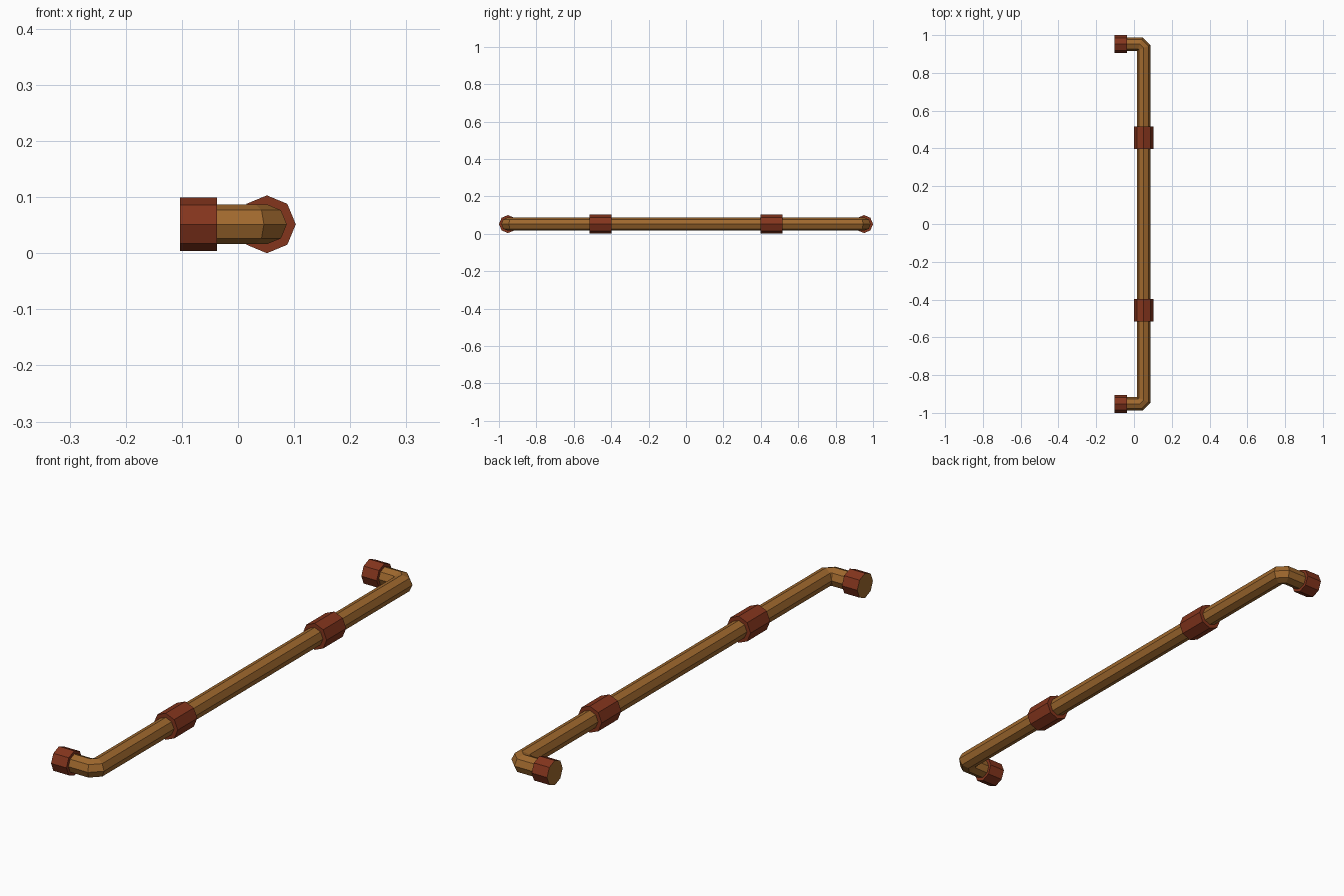
import bpy, bmesh, math
from mathutils import Vector

if "Cube" in bpy.data.objects:
    bpy.data.objects.remove(bpy.data.objects["Cube"])

SIDES = 8
Z = 0.0515          # height of the pipe axis
X_RUN = 0.0515      # x of the long run
Y_END = 0.952       # y of the short end stubs
X_BACK = -0.103     # wall end of the stubs
CUT = 0.02          # corner cut of the elbows


def material(name, color):
    m = bpy.data.materials.new(name)
    m.diffuse_color = color
    m.use_nodes = True
    m.node_tree.nodes["Principled BSDF"].inputs["Base Color"].default_value = m.diffuse_color
    return m


pipe_mat = material("pipe_brown", (0.35, 0.14, 0.027, 1))
collar_mat = material("collar_red", (0.23, 0.035, 0.012, 1))


def sweep(name, path, radius, mats):
    """Octagonal tube along a flat path, mitred at each bend."""
    pts = [Vector((x, y, Z)) for x, y in path]
    dirs = [(b - a).normalized() for a, b in zip(pts, pts[1:])]
    up = Vector((0, 0, 1))
    bm = bmesh.new()
    rings = []
    for i, p in enumerate(pts):
        d0, d1 = dirs[max(i - 1, 0)], dirs[min(i, len(dirs) - 1)]
        t = (d0 + d1).normalized()
        side = t.cross(up) / t.dot(d0)
        ring = []
        for k in range(SIDES):
            a = 2 * math.pi * k / SIDES
            ring.append(bm.verts.new(p + radius * (math.cos(a) * side + math.sin(a) * up)))
        rings.append(ring)
    for r0, r1 in zip(rings, rings[1:]):
        for k in range(SIDES):
            n = (k + 1) % SIDES
            bm.faces.new((r0[k], r0[n], r1[n], r1[k]))
    start_cap = bm.faces.new(rings[0])
    bm.faces.new(rings[-1])
    start_cap.material_index = len(mats) - 1
    bmesh.ops.recalc_face_normals(bm, faces=bm.faces[:])
    mesh = bpy.data.meshes.new(name)
    bm.to_mesh(mesh)
    bm.free()
    for m in mats:
        mesh.materials.append(m)
    obj = bpy.data.objects.new(name, mesh)
    bpy.context.collection.objects.link(obj)
    return obj


# Bent pipe: stub, elbow, long run, elbow, stub
half = [(X_BACK + 0.03, Y_END), (X_RUN - CUT, Y_END), (X_RUN, Y_END - CUT)]
sweep("pipe", half + [(x, -y) for x, y in reversed(half)], 0.0355, [pipe_mat])

for s, label in ((1, "back"), (-1, "front")):
    # Wide collar on the long run
    sweep("collar_" + label, [(X_RUN, s * 0.397), (X_RUN, s * 0.517)], 0.0515, [collar_mat])
    # End fitting with its outer cap in pipe colour
    sweep("end_fitting_" + label, [(X_BACK, s * Y_END), (-0.037, s * Y_END)], 0.048,
          [collar_mat, pipe_mat])
